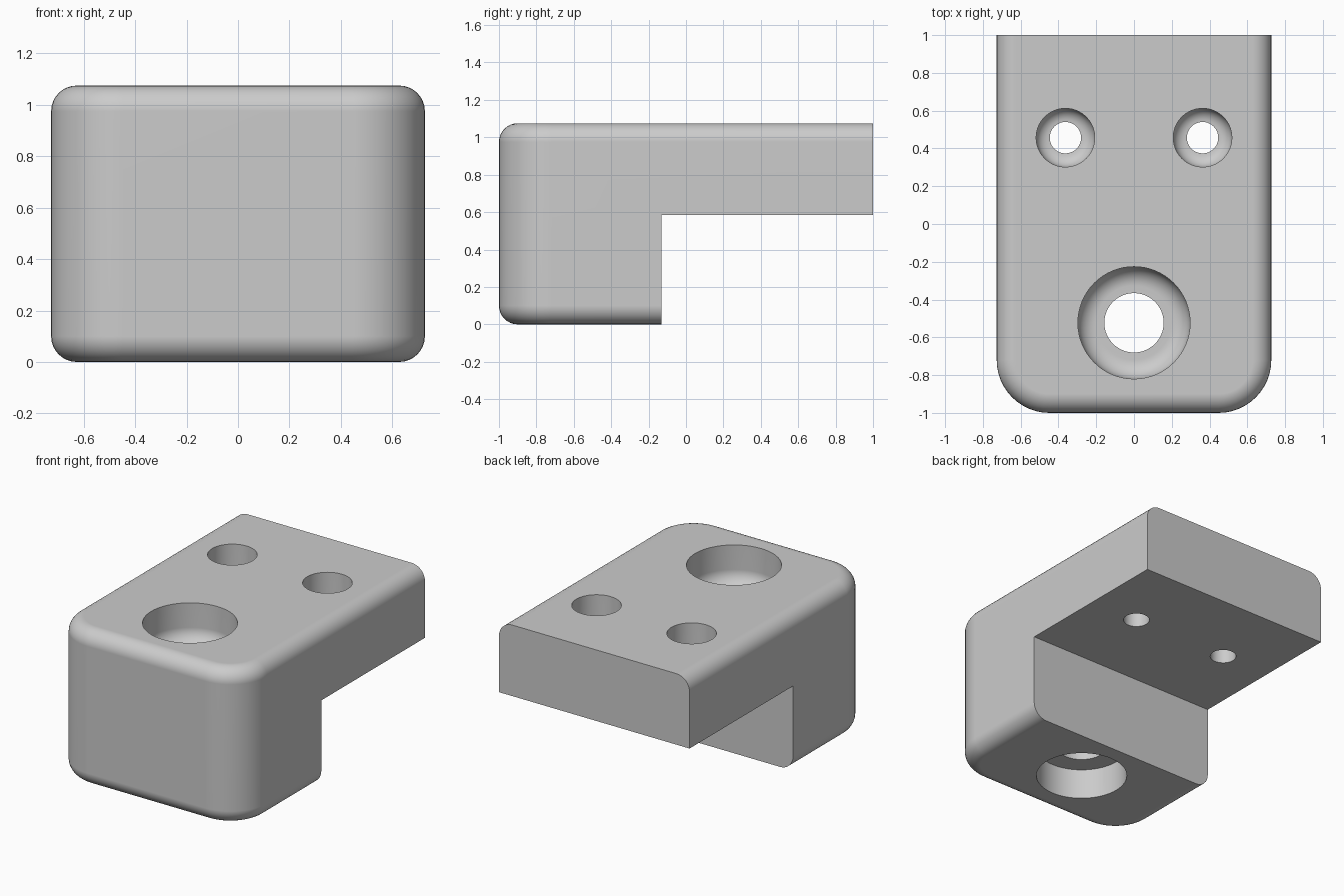
import bpy
import bmesh
from math import sin, cos, pi, radians

cube = bpy.data.objects.get("Cube")
if cube:
    bpy.data.objects.remove(cube)

HALF_W, HEIGHT = 0.727, 1.075
CORNER, FILLET = 0.28, 0.1
STEP_Y, STEP_Z = -0.13, 0.585

metal = bpy.data.materials.new("plain grey")
metal.use_nodes = True
GREY = (0.6, 0.6, 0.6, 1)
metal.diffuse_color = GREY
metal.node_tree.nodes["Principled BSDF"].inputs["Base Color"].default_value = GREY


def make_object(name, bm):
    bmesh.ops.recalc_face_normals(bm, faces=bm.faces)
    mesh = bpy.data.meshes.new(name)
    bm.to_mesh(mesh)
    bm.free()
    obj = bpy.data.objects.new(name, mesh)
    bpy.context.collection.objects.link(obj)
    mesh.materials.append(metal)
    return obj


def loft(name, rings):
    """Skin closed rings of points and cap both ends."""
    bm = bmesh.new()
    loops = [[bm.verts.new(p) for p in ring] for ring in rings]
    for a, b in zip(loops, loops[1:]):
        for i in range(len(a)):
            j = (i + 1) % len(a)
            bm.faces.new((a[i], a[j], b[j], b[i]))
    bm.faces.new(loops[0])
    bm.faces.new(loops[-1])
    return make_object(name, bm)


def lathe(name, x, y, profile, steps=64):
    return loft(name, [[(x + r * cos(2 * pi * i / steps), y + r * sin(2 * pi * i / steps), z)
                        for i in range(steps)] for r, z in profile])


def outline(inset, z, steps=12):
    """Square at the back, rounded at the two front corners."""
    r = CORNER - inset
    cx, cy = HALF_W - CORNER, CORNER - 1
    angles = [pi / 2 * i / steps for i in range(steps + 1)]
    left = [(cx + r * cos(a), cy - r * sin(a), z) for a in angles]
    right = [(-x, y, z) for x, y, z in reversed(left)]
    return [(HALF_W - inset, 1, z)] + left + right + [(inset - HALF_W, 1, z)]


def cut(target, cutter):
    mod = target.modifiers.new("cut", "BOOLEAN")
    mod.operation = "DIFFERENCE"
    mod.solver = "EXACT"
    mod.object = cutter
    bpy.context.view_layer.objects.active = target
    bpy.ops.object.modifier_apply(modifier=mod.name)
    bpy.data.objects.remove(cutter)


# Body with rounded top and bottom rims
arc = [pi / 2 * i / 8 for i in range(9)]
rim = [(FILLET * (1 - sin(a)), FILLET * (1 - cos(a))) for a in arc]
levels = rim + [(inset, HEIGHT - z) for inset, z in reversed(rim)]
body = loft("mounting_block", [outline(inset, z) for inset, z in levels])

# Step under the rear plate
bm = bmesh.new()
bmesh.ops.create_cube(bm, size=1)
for v in bm.verts:
    v.co = (v.co.x * 4, STEP_Y if v.co.y < 0 else 2, -1 if v.co.z < 0 else STEP_Z)
cut(body, make_object("step_cutter", bm))


# Counterbored holes with a rounded bore floor
def bore_profile(outer, inner, depth, radius):
    floor = HEIGHT - depth
    curve = [(outer - radius * (1 - cos(a)), floor + radius * (1 - sin(a))) for a in arc]
    return [(outer, HEIGHT + 0.1)] + curve + [(inner, floor), (inner, -0.1)]


for side in (-1, 1):
    cut(body, lathe("screw_hole", side * 0.363, 0.457, bore_profile(0.155, 0.083, 0.27, 0.07)))
cut(body, lathe("main_hole", 0, -0.523, bore_profile(0.297, 0.157, 0.27, 0.1)))

# Flat-floored recess underneath
cut(body, lathe("lower_recess", 0, -0.523, [(0.29, -0.1), (0.29, 0.21)]))

# Smooth fillets, flat large faces
bpy.ops.object.select_all(action="DESELECT")
body.select_set(True)
bpy.context.view_layer.objects.active = body
bpy.ops.object.shade_smooth_by_angle(angle=radians(30))
weighted = body.modifiers.new("face_normals", "WEIGHTED_NORMAL")
weighted.keep_sharp = True
